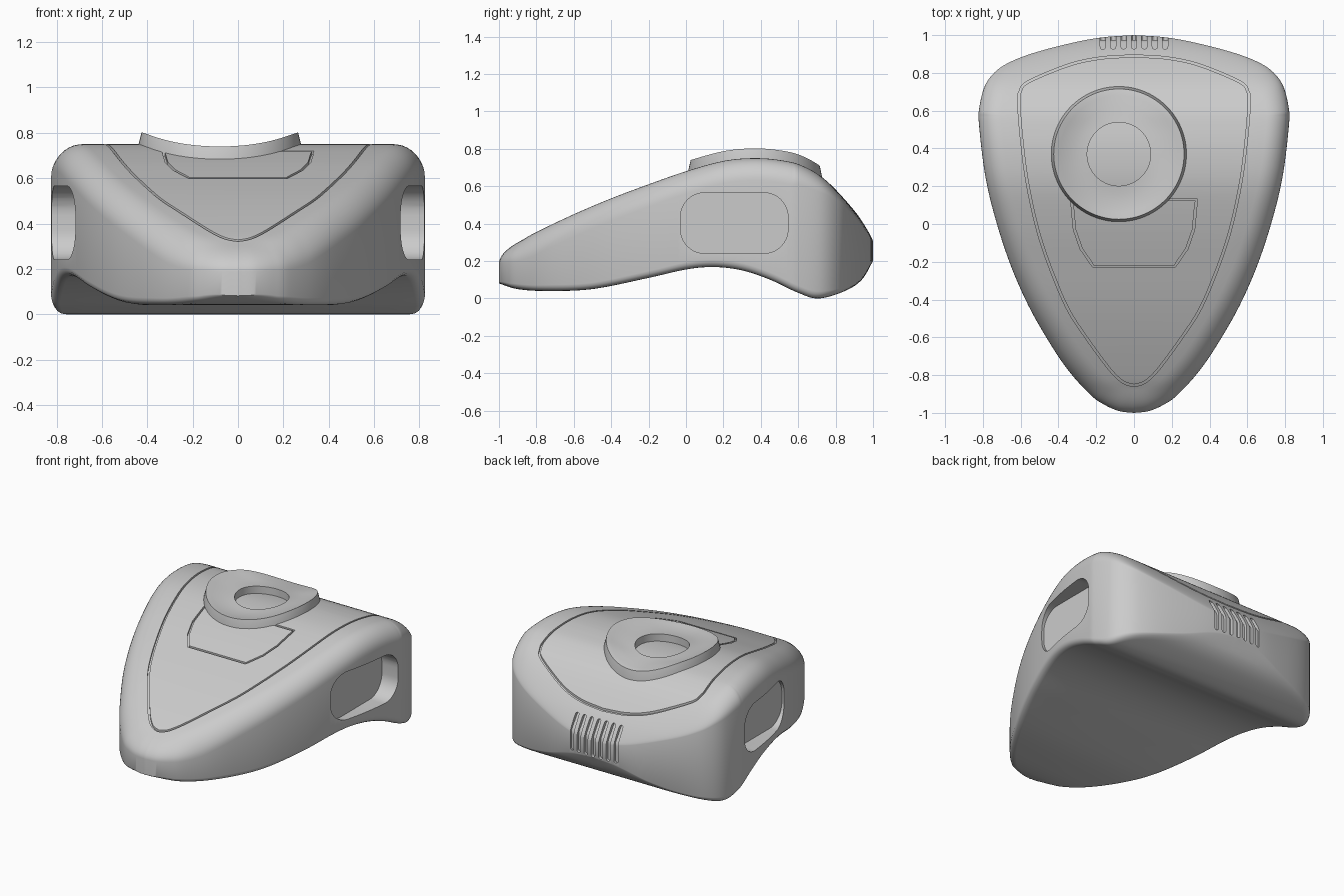
import bpy, bmesh, math
from mathutils import Vector

default = bpy.data.objects.get("Cube")
if default:
    bpy.data.objects.remove(default)

grey = bpy.data.materials.new("matte grey")
grey.use_nodes = True
colour = (0.6, 0.6, 0.6, 1)
grey.diffuse_color = colour
grey.node_tree.nodes["Principled BSDF"].inputs["Base Color"].default_value = colour


def spline(pts, steps=8):
    """Smooth curve through 2D points."""
    p = [Vector(q) for q in pts]
    p = [2 * p[0] - p[1]] + p + [2 * p[-1] - p[-2]]
    out = []
    for a, b, c, d in zip(p, p[1:], p[2:], p[3:]):
        for k in range(steps):
            t = k / steps
            out.append(0.5 * (2 * b + (c - a) * t + (2 * a - 5 * b + 4 * c - d) * t * t
                              + (3 * b - a - 3 * c + d) * t ** 3))
    return out + [p[-2]]


def lookup(curve, y):
    """Height of a profile curve at y."""
    y = min(max(y, curve[0].x), curve[-1].x)
    for a, b in zip(curve, curve[1:]):
        if y <= b.x:
            return a.y + (b.y - a.y) * (y - a.x) / max(b.x - a.x, 1e-9)
    return curve[-1].y


def mirrored(half):
    """Close a right-hand half outline, running from front to back."""
    return half + [Vector((-p.x, p.y)) for p in half[-2:0:-1]]


def normals(path, closed=True):
    out, n = [], len(path)
    for i in range(n):
        a = path[i - 1] if closed or i else path[0]
        b = path[(i + 1) % n] if closed or i < n - 1 else path[-1]
        t = (b - a).normalized()
        out.append(Vector((t.y, -t.x)))
    return out


def rounded(w, h, r, steps=10):
    """Rounded rectangle outline, starting at the bottom centre."""
    pts = [Vector((0, -h / 2))]
    for cy, start in ((r - h / 2, -90), (h / 2 - r, 0)):
        for k in range(steps + 1):
            a = math.radians(start + 90 * k / steps)
            pts.append(Vector((w / 2 - r + r * math.cos(a), cy + r * math.sin(a))))
    pts.append(Vector((0, h / 2)))
    return mirrored(pts)


def loft(name, loops, wrap=False):
    """Skin a row of equal loops; the ends are capped with cross strips."""
    bm = bmesh.new()
    rows = [[bm.verts.new(p) for p in loop] for loop in loops]
    n = len(rows[0])
    for a, b in zip(rows, rows[1:] + ([rows[0]] if wrap else [])):
        for i in range(n):
            j = (i + 1) % n
            bm.faces.new((a[i], a[j], b[j], b[i]))
    if not wrap:
        for row in (rows[0], rows[-1]):
            for i in range(n // 2):
                ids = dict.fromkeys((i, i + 1, n - i - 1, (n - i) % n))
                bm.faces.new([row[k] for k in ids])
    bmesh.ops.remove_doubles(bm, verts=bm.verts, dist=1e-6)
    bmesh.ops.recalc_face_normals(bm, faces=bm.faces)
    mesh = bpy.data.meshes.new(name)
    bm.to_mesh(mesh)
    bm.free()
    mesh.materials.append(grey)
    obj = bpy.data.objects.new(name, mesh)
    bpy.context.collection.objects.link(obj)
    return obj


def activate(obj):
    bpy.ops.object.select_all(action='DESELECT')
    obj.select_set(True)
    bpy.context.view_layer.objects.active = obj


def cut(obj, cutter):
    cutter.hide_render = True
    mod = obj.modifiers.new("cut", 'BOOLEAN')
    mod.operation, mod.solver, mod.object = 'DIFFERENCE', 'EXACT', cutter
    activate(obj)
    bpy.ops.object.modifier_apply(modifier=mod.name)
    bpy.data.objects.remove(cutter)


# Side profiles of the top and the underside, as (y, z)
top_curve = spline([(-1, .26), (-.9, .3), (-.8, .355), (-.6, .45), (-.4, .535), (-.2, .61), (0, .68),
                    (.2, .735), (.36, .75), (.5, .74), (.62, .71), (.75, .63), (.9, .47), (1, .335)])
bottom_curve = spline([(-1, .08), (-.9, .05), (-.75, .04), (-.5, .05), (-.2, .11), (0, .155),
                       (.15, .168), (.3, .15), (.45, .1), (.6, .03), (.71, 0), (.85, .04),
                       (.94, .1), (1, .2)])


def top(y):
    return lookup(top_curve, y)


def bottom(y):
    return lookup(bottom_curve, y)


# Shell: shield-shaped plan with a rounded upper edge
outline = mirrored(spline([(0, -1), (.08, -.99), (.16, -.955), (.23, -.905), (.34, -.785), (.44, -.64),
                           (.56, -.43), (.66, -.2), (.74, .05), (.79, .27), (.82, .52), (.82, .61),
                           (.79, .73), (.73, .81), (.64, .865), (.5, .915), (.3, .965), (.15, .99),
                           (0, 1)]))
outward = normals(outline)


def shell_loop(radius, angle, upper):
    loop = []
    for p, n in zip(outline, outward):
        q = p - n * radius * (1 - math.cos(angle))
        room = top(p.y) - bottom(p.y)
        drop = 1 - math.sin(angle)
        if upper:
            r = min(radius * (1 - .75 * max(0, n.y)), .4 * room)
            z = top(q.y) - r * drop
        else:
            z = bottom(q.y) + min(radius, .3 * room) * abs(n.x) * drop
        loop.append((q.x, q.y, z))
    return loop


quarter = math.pi / 2
shell = loft("shell", [shell_loop(.04, quarter * k / 4, False) for k in range(4, -1, -1)]
             + [shell_loop(.12, quarter * k / 10, True) for k in range(11)])

# Side grip pockets
for side in (-1, 1):
    shape = rounded(.575, .325, .13)
    cut(shell, loft("pocket_cutter", [[(side * x, .258 + p.x, .403 + p.y) for p in shape]
                                      for x in (.70, 1)]))


# Seam grooves that follow the top surface
def groove(path, closed):
    sections = []
    for p, n in zip(path, normals(path, closed)):
        a, b = p + n * .006, p - n * .006
        sections.append([(a.x, a.y, top(a.y) - .015), (b.x, b.y, top(b.y) - .015),
                         (b.x, b.y, top(b.y) + .03), (a.x, a.y, top(a.y) + .03)])
    cut(shell, loft("groove_cutter", sections, closed))


groove(mirrored(spline([(0, -.855), (.04, -.845), (.08, -.82), (.14, -.755), (.25, -.605), (.35, -.45),
                        (.44, -.24), (.51, -.03), (.565, .22), (.595, .45), (.61, .64), (.603, .7),
                        (.56, .752), (.35, .84), (.18, .878), (0, .89)])), True)

corners = [Vector(p) for p in ((.15, .13), (.33, .13), (.315, -.03), (.28, -.13), (.215, -.225),
                               (-.215, -.225), (-.28, -.13), (-.315, -.03), (-.33, .13), (-.33, .18))]
panel = [a.lerp(b, k / 6) for a, b in zip(corners, corners[1:]) for k in range(6)] + [corners[-1]]
groove(panel, False)

# Vent slots across the back
back_curve = [Vector((.1, 1)), Vector((.325, 1)), Vector((.47, .9)), Vector((.6, .78))]
for k in range(-3, 4):
    half = [Vector((0, .2))]
    half += [Vector((.014 * math.cos(a), .214 + .014 * math.sin(a)))
             for a in (-quarter * .66, -quarter * .33, 0)]
    half += [Vector((.014, .23 + .02 * i)) for i in range(10)]
    half += [Vector((.014 * math.cos(a), .42 + .014 * math.sin(a)))
             for a in (quarter * .33, quarter * .66)] + [Vector((0, .434))]
    slot = mirrored(half)
    cut(shell, loft("vent_cutter", [[(k * .055 + p.x, lookup(back_curve, p.y) + d, p.y) for p in slot]
                                    for d in (-.025, .06)]))


# Dished ring with a recessed centre, bent to the top surface
def disc_loop(radius, lift, count=96):
    loop = []
    for k in range(count):
        a = 2 * math.pi * k / count
        y = .37 - radius * math.cos(a)
        loop.append((-.08 + radius * math.sin(a), y, top(y) + lift))
    return loop


cut(shell, loft("ring_seat_cutter", [disc_loop(.32, -.08), disc_loop(.32, .1)]))
steps = [(.36, -.1), (.358, 0), (.345, .052), (.335, .048), (.31, .036), (.28, .024), (.25, .014),
         (.21, .004), (.168, 0), (.168, -.05)]
ring = loft("thumb_ring", [disc_loop(r, lift) for r, lift in steps])

for obj in (shell, ring):
    activate(obj)
    bpy.ops.object.shade_smooth_by_angle(angle=math.radians(30))
